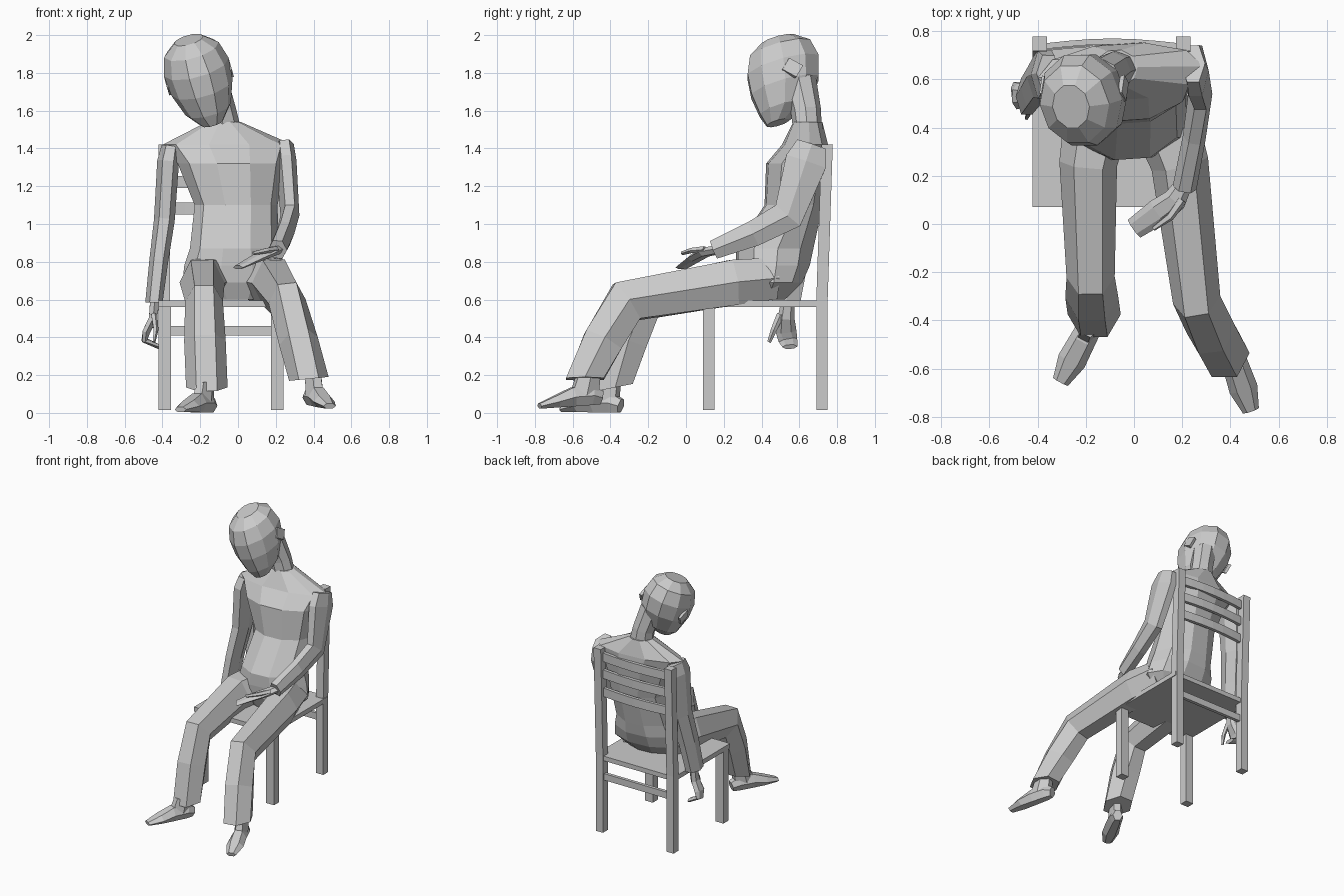
import bpy, bmesh, math
from mathutils import Vector, Matrix

if "Cube" in bpy.data.objects:
    bpy.data.objects.remove(bpy.data.objects["Cube"])


def finish(name, bm):
    bmesh.ops.recalc_face_normals(bm, faces=bm.faces)
    me = bpy.data.meshes.new(name)
    bm.to_mesh(me)
    bm.free()
    ob = bpy.data.objects.new(name, me)
    bpy.context.collection.objects.link(ob)
    return ob


def loft(name, secs, n=6, ref=(1, 0, 0), axis=None, end=None):
    """Faceted tube through sections (x, y, z, half width along ref, half depth)."""
    bm = bmesh.new()
    pts = [Vector(s[:3]) for s in secs]
    peak = max(abs(math.sin(2 * math.pi * k / n)) for k in range(n))
    rings = []
    for i, s in enumerate(secs):
        a = (pts[i] - pts[i - 1]).normalized() if i else None
        b = (pts[i + 1] - pts[i]).normalized() if i < len(pts) - 1 else None
        t = (a + b).normalized() if a and b else (a or b)
        if axis:
            t = Vector(axis).normalized()
        elif end and i == len(secs) - 1:
            t = Vector(end).normalized()
        u = Vector(ref)
        u = (u - t * u.dot(t)).normalized()
        v = t.cross(u)
        rings.append([bm.verts.new(pts[i] + u * s[3] * math.cos(2 * math.pi * k / n)
                                   + v * s[4] * math.sin(2 * math.pi * k / n) / peak)
                      for k in range(n)])
    for r, q in zip(rings, rings[1:]):
        for k in range(n):
            j = (k + 1) % n
            bm.faces.new((r[k], r[j], q[j], q[k]))
    bm.faces.new(rings[0])
    bm.faces.new(rings[-1])
    return finish(name, bm)


def box(name, lo, hi, shift_top=0.0):
    """Box between two corners; the top may lean back along y."""
    bm = bmesh.new()
    bmesh.ops.create_cube(bm, size=1)
    for v in bm.verts:
        top = v.co.z > 0
        v.co = Vector([l + (c + .5) * (h - l) for l, h, c in zip(lo, hi, v.co)])
        if top:
            v.co.y += shift_top
    return finish(name, bm)


def slat(name, z0, z1, y, bulge):
    """Horizontal back rail, bowed backwards."""
    bm = bmesh.new()
    prev = None
    for k in range(7):
        f = k / 6
        x = -0.37 + 0.56 * f
        yy = y + bulge * math.sin(math.pi * f)
        ring = [bm.verts.new((x, yy + dy, z)) for dy, z in
                ((-.012, z0), (.012, z0), (.012, z1), (-.012, z1))]
        if prev:
            for j in range(4):
                bm.faces.new((prev[j], prev[j - 1], ring[j - 1], ring[j]))
        if k in (0, 6):
            bm.faces.new(ring)
        prev = ring
    return finish(name, bm)


# Chair
box("seat", (-.42, .07, .56), (.24, .74, .595))
for x in (-.42, .175):
    box("front_leg", (x, .09, .015), (x + .065, .15, .56))
    box("back_leg", (x, .69, .015), (x + .06, .75, .60))
    box("back_post", (x, .69, .60), (x + .06, .75, 1.42), .027)
for z in (1.32, 1.19, 1.05):
    slat("back_slat", z, z + .065, .715 + .025 * (z - .6) / .8, .02)
box("rear_stretcher", (-.37, .71, .41), (.19, .735, .46))

# Torso, with the shoulders sloping into the neck
loft("torso", [(-.01, .42, .60, .18, .10), (-.015, .445, .69, .28, .165),
               (-.02, .46, .78, .265, .19), (-.02, .47, .87, .235, .20),
               (-.01, .57, 1.10, .22, .15), (-.035, .59, 1.32, .285, .16),
               (-.055, .63, 1.42, .345, .115), (-.075, .645, 1.54, .09, .075)],
     n=10, ref=(1, .07, 0), axis=(0, 0, 1))
loft("neck", [(-.07, .645, 1.48, .09, .075), (-.09, .635, 1.60, .08, .08),
              (-.14, .60, 1.76, .085, .09)], n=8)

# Head: tilted sideways and nodding forward
up = Vector((-.26, -.27, .92)).normalized()
side = Vector((.95, 0, .31))
side = (side - up * side.dot(up)).normalized()
fwd = side.cross(up)
centre = Vector((-.205, .525, 1.775))
head = []
for f, h, w, d in ((.105, -.23, .06, .06), (.05, -.165, .125, .135), (.015, -.05, .168, .185),
                   (-.005, .06, .178, .195), (-.015, .155, .15, .165), (-.02, .21, .08, .09)):
    head.append((*(centre + fwd * f + up * h), w, d))
loft("head", head, n=10, ref=side, axis=up)
for s in (-1, 1):
    c = centre + side * s * .168 - fwd * .035 - up * .005
    a, b = (up + fwd).normalized() * .042, (up - fwd).normalized() * .036
    ear = box("ear", (-1, -1, -1), (1, 1, 1))
    m = Matrix((side * .01 - fwd * s * .004, a, b)).transposed().to_4x4()
    ear.data.transform(Matrix.Translation(c) @ m)

# Arms
loft("hanging_arm", [(-.355, .625, 1.41, .05, .075), (-.37, .62, 1.33, .058, .10),
                     (-.39, .61, 1.02, .055, .085), (-.42, .565, .80, .05, .08),
                     (-.445, .53, .585, .046, .075)], end=(0, 0, -1))
loft("bent_arm", [(.245, .665, 1.42, .05, .08), (.255, .635, 1.33, .055, .11),
                  (.275, .54, 1.045, .05, .085), (.25, .36, .95, .048, .068),
                  (.21, .15, .865, .05, .05)])

# Hands
loft("hanging_hand", [(-.44, .54, .60, .035, .025), (-.45, .53, .50, .045, .022),
                      (-.485, .53, .43, .055, .02), (-.495, .54, .385, .05, .015),
                      (-.42, .55, .35, .04, .012)], ref=(0, 1, 0))
loft("hanging_thumb", [(-.445, .50, .52, .018, .02), (-.435, .465, .44, .014, .016),
                       (-.445, .44, .375, .008, .01)], n=5)
loft("resting_hand", [(.21, .17, .865, .035, .022), (.17, .10, .85, .05, .022),
                      (.10, .05, .82, .055, .018), (.0, -.02, .77, .045, .01)],
     ref=(.6, -.8, 0))
loft("resting_thumb", [(.20, .10, .865, .02, .018), (.15, .03, .86, .017, .014),
                       (.08, -.02, .845, .01, .01)], n=5)

# Trouser legs
loft("straight_leg", [(-.15, .45, .71, .14, .11), (-.19, .25, .69, .12, .12),
                      (-.18, -.22, .59, .10, .11), (-.175, -.305, .38, .11, .10),
                      (-.165, -.375, .135, .11, .095)], end=(0, .2, -1))
loft("splayed_leg", [(.12, .45, .71, .14, .11), (.19, .25, .69, .12, .12),
                     (.26, -.315, .59, .10, .115), (.32, -.44, .38, .105, .105),
                     (.375, -.535, .18, .105, .10)], end=(.1, 0, -1))


# Shoes with ankles
def shoe(name, heel, toe, lift):
    h, t = Vector(heel), Vector(toe)
    d = (t - h).normalized()
    side_dir = d.cross(Vector((0, 0, 1)))
    secs = []
    for f, w, ht in ((0, .035, .035), (.15, .05, .05), (.45, .055, .05),
                     (.72, .06, .032), (1, .035, .014)):
        p = h.lerp(t, f)
        secs.append((p.x, p.y, p.z + ht, w, ht))
    loft(name, secs, n=6, ref=side_dir)
    p = h.lerp(t, .28)
    q = h.lerp(t, .20)
    loft(name + "_ankle", [(p.x, p.y, p.z + .05, .05, .075),
                           (q.x, q.y, p.z + lift, .045, .06)], ref=side_dir, axis=(0, 0, 1))


shoe("straight_shoe", (-.14, -.345, .002), (-.305, -.655, .004), .16)
shoe("splayed_shoe", (.375, -.45, .045), (.485, -.775, .022), .17)
